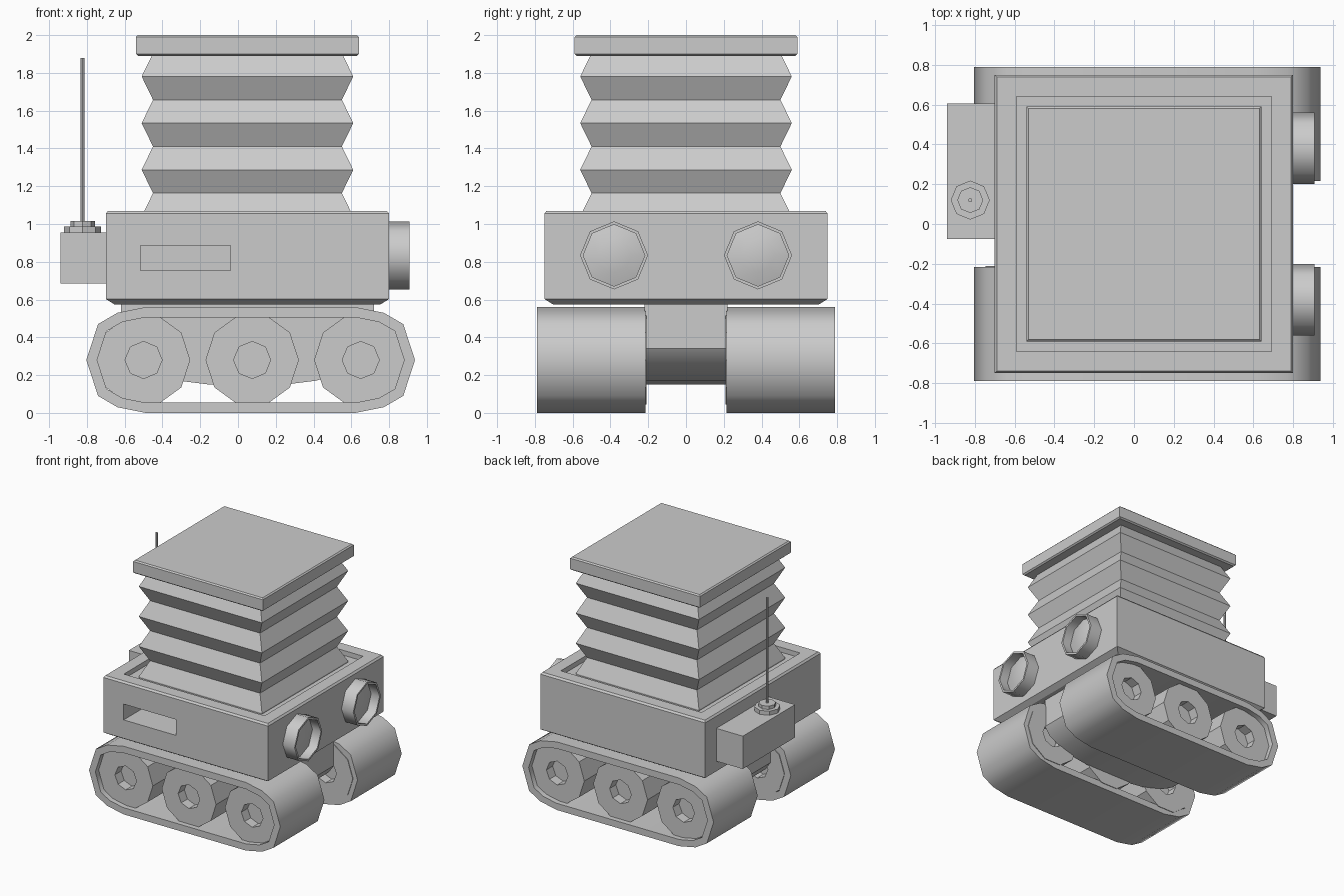
import bpy, bmesh, math

if "Cube" in bpy.data.objects:
    bpy.data.objects.remove(bpy.data.objects["Cube"])

grey = bpy.data.materials.new("light grey")
grey.diffuse_color = (0.6, 0.6, 0.6, 1)
grey.use_nodes = True
grey.node_tree.nodes["Principled BSDF"].inputs["Base Color"].default_value = grey.diffuse_color


def finish(name, bm, smooth=None):
    bmesh.ops.recalc_face_normals(bm, faces=bm.faces)
    me = bpy.data.meshes.new(name)
    bm.to_mesh(me)
    bm.free()
    me.materials.append(grey)
    ob = bpy.data.objects.new(name, me)
    bpy.context.collection.objects.link(ob)
    if smooth:
        bpy.ops.object.select_all(action='DESELECT')
        ob.select_set(True)
        bpy.context.view_layer.objects.active = ob
        bpy.ops.object.shade_smooth_by_angle(angle=math.radians(smooth))
    return ob


def skin(bm, loops, caps=True, closed=False):
    """Join equal-sized point loops with quads."""
    rings = [[bm.verts.new(p) for p in lp] for lp in loops]
    n = len(rings[0])
    for a, b in zip(rings, rings[1:] + (rings[:1] if closed else [])):
        for i in range(n):
            j = (i + 1) % n
            bm.faces.new((a[i], a[j], b[j], b[i]))
    if caps and not closed:
        bm.faces.new(rings[0])
        bm.faces.new(rings[-1])
    return rings


def rect_stack(name, layers, cx=0.05, cy=0):
    """Stack of rectangles given as (half x, half y, z)."""
    bm = bmesh.new()
    skin(bm, [[(cx + sx * hx, cy + sy * hy, z) for sx, sy in
               ((-1, -1), (1, -1), (1, 1), (-1, 1))] for hx, hy, z in layers])
    return finish(name, bm)


def circle(r, n):
    return [(r * math.cos(2 * math.pi * i / n), r * math.sin(2 * math.pi * i / n))
            for i in range(n)]


# Main body: chamfered tub with a shallow recess on top
body = rect_stack("body", [(.705, .705, .575), (.75, .75, .603), (.75, .75, 1.055),
                           (.738, .738, 1.07), (.64, .64, 1.07), (.64, .64, 1.03)])

# Deep slot cut in the front of the body
cutter = rect_stack("slot_cutter", [(.2375, .3, .755), (.2375, .3, .885)], -.2775, -.75)
mod = body.modifiers.new("slot", 'BOOLEAN')
mod.operation = 'DIFFERENCE'
mod.solver = 'EXACT'
mod.object = cutter
bpy.context.view_layer.objects.active = body
bpy.ops.object.modifier_apply(modifier="slot")
bpy.data.objects.remove(cutter)

# Folded bellows: alternating wide and narrow rings
pleats = [(.56, .56, 1.03)]
for i in range(8):
    h = .56 if i % 2 == 0 else .5
    pleats.append((h, h, 1.04 + i * .1235))
rect_stack("bellows", pleats)

# Lid
rect_stack("lid", [(.578, .578, 1.89), (.59, .59, 1.9), (.59, .59, 1.99), (.58, .58, 2.0)])

# Side box with aerial
rect_stack("side_box", [(.125, .34, .685), (.125, .34, .955)], -.815, .265)
bm = bmesh.new()
skin(bm, [[(-.823 + x, .12 + y, z) for x, y in circle(r, 8)] for r, z in
          ((.098, .95), (.098, .988), (.065, .988), (.065, 1.015), (.01, 1.015), (.01, 1.88))])
finish("aerial", bm)

# Chassis between the tracks, rounded underneath
half = [(.67, .58), (.67, .34), (.62, .27), (.5, .21), (.36, .17), (.2, .15)]
prof = [(.05 + x, z) for x, z in half] + [(.05 - x, z) for x, z in reversed(half)]
bm = bmesh.new()
skin(bm, [[(x, y, z) for x, z in prof] for y in (-.22, .22)])
finish("chassis", bm, 35)


def belt_outline(t):
    """Track outline, moved inwards by t."""
    q = [(.555, .28), (.705, .25), (.808, .19), (.87, 0),
         (.808, -.19), (.705, -.25), (.555, -.28)]
    k = 1 - t / .28
    q = [(.58 + (x - .58) * k, z * k) for x, z in q]
    return ([(.067 + x, .28 + z) for x, z in q] +
            [(.067 - x, .28 + z) for x, z in reversed(q)])


for side, s in (("front", -1), ("back", 1)):
    # Track belt: hollow band
    o, i = belt_outline(0), belt_outline(.055)
    bm = bmesh.new()
    skin(bm, [[(x, s * y, z) for x, z in lp] for lp, y in
              ((o, .215), (o, .788), (i, .788), (i, .215))], closed=True)
    finish(side + "_track", bm, 50)

    # Ten-sided wheels with eight-sided hub holes at both ends
    for k, cx in enumerate((-.5, .075, .65)):
        bm = bmesh.new()
        place = lambda pts, y: [(cx + x, s * y, .28 + z) for x, z in pts]
        rim = skin(bm, [place(circle(.247, 10), y) for y in (.21, .745)], caps=False)
        for ring, y, depth in ((rim[0], .21, .08), (rim[1], .745, -.08)):
            hub = skin(bm, [place(circle(.098, 8), y), place(circle(.098, 8), y + depth)],
                       caps=False)
            bm.faces.new(hub[1])
            edges = [bm.edges.get((lp[a], lp[a - 1])) for lp in (ring, hub[0])
                     for a in range(len(lp))]
            bmesh.ops.triangle_fill(bm, use_beauty=True, edges=edges)
        finish(f"{side}_wheel_{k + 1}", bm)

    # Headlamp: octagonal ring with a shallow domed lens inside
    bm = bmesh.new()
    rings = skin(bm, [[(x, s * .381 + y, .834 + z) for y, z in circle(r, 8)] for r, x in
                      ((.18, .79), (.18, .907), (.163, .907), (.163, .83), (.09, .85))],
                 caps=False)
    tip = bm.verts.new((.857, s * .381, .834))
    for a in range(8):
        bm.faces.new((rings[-1][a - 1], rings[-1][a], tip))
    bm.faces.new(rings[0])
    finish(side + "_headlamp", bm, 50)
